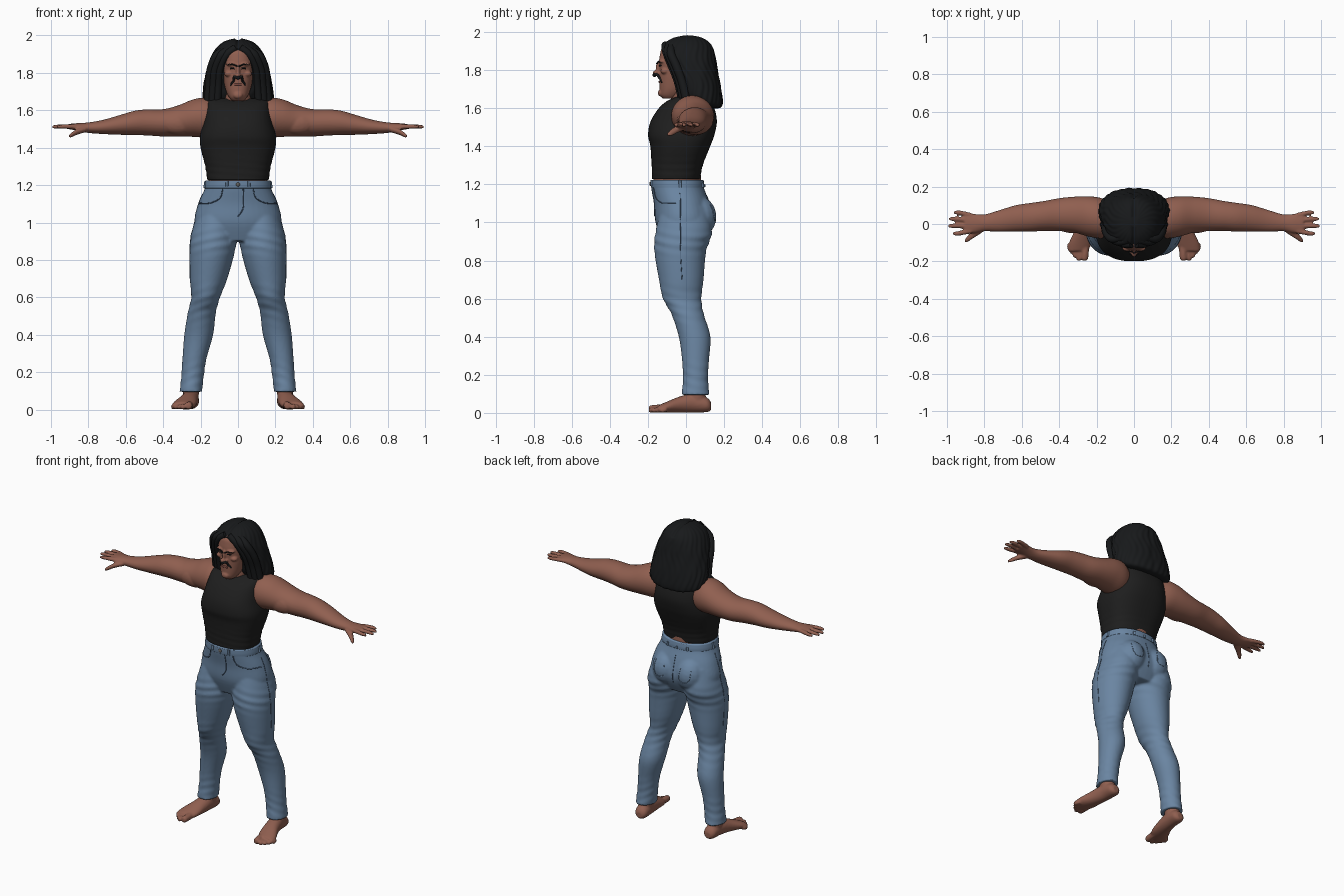
import bpy, bmesh, math
from mathutils import Vector, Matrix
from mathutils.bvhtree import BVHTree

cube = bpy.data.objects.get("Cube")
if cube:
    bpy.data.objects.remove(cube, do_unlink=True)


def material(name, color):
    m = bpy.data.materials.new(name)
    m.use_nodes = True
    m.diffuse_color = (*color, 1)
    bsdf = m.node_tree.nodes["Principled BSDF"]
    bsdf.inputs["Base Color"].default_value = (*color, 1)
    bsdf.inputs["Roughness"].default_value = .8
    return m


skin = material("skin", (.28, .115, .08))
denim = material("denim", (.145, .235, .36))
seam_blue = material("dark denim", (.07, .12, .2))
cloth = material("black cloth", (.013, .013, .013))
hair_black = material("hair black", (.009, .010, .011))
lip_tone = material("lip tone", (.2, .07, .055))
metal = material("button metal", (.12, .11, .10))


def smooth_rings(rings, steps):
    """Catmull-Rom interpolation between cross-sections."""
    rings = [Vector(r) for r in rings]
    ext = [rings[0]] + rings + [rings[-1]]
    out = []
    for p, a, b, q in zip(ext, ext[1:], ext[2:], ext[3:]):
        for i in range(steps):
            t = i / steps
            out.append(a + (b - p) * t / 2 + (p * 2 - a * 5 + b * 4 - q) * t**2 / 2
                       + (a * 3 - p - b * 3 + q) * t**3 / 2)
    return out + [rings[-1]]


def loft(bm, rings, axis="z", side=1, power=2, segs=40, steps=5, fold=None):
    """Closed skin over rings (position, centre a, centre b, radius a, radius b)."""
    order = {"x": (0, 1, 2), "y": (1, 0, 2), "z": (2, 0, 1)}[axis]
    loops = []
    for pos, ca, cb, ra, rb in smooth_rings(rings, steps):
        loop = []
        for i in range(segs):
            a = math.tau * i / segs
            c, s = math.cos(a), math.sin(a)
            k = fold(pos, a) if fold else 1
            co = [0, 0, 0]
            co[order[0]] = pos
            co[order[1]] = ca + ra * k * math.copysign(abs(c) ** (2 / power), c)
            co[order[2]] = cb + rb * k * math.copysign(abs(s) ** (2 / power), s)
            co[0] *= side
            loop.append(bm.verts.new(co))
        loops.append(loop)
    for low, high in zip(loops, loops[1:]):
        for i in range(segs):
            j = (i + 1) % segs
            bm.faces.new((low[i], low[j], high[j], high[i]))
    bm.faces.new(loops[0])
    bm.faces.new(loops[-1])


def ball(bm, centre, radii):
    bmesh.ops.create_uvsphere(bm, u_segments=20, v_segments=12, radius=1,
                              matrix=Matrix.LocRotScale(Vector(centre), None, Vector(radii)))


def finish(bm, name, mat, voxel=0, mirror=False, relax=3):
    bmesh.ops.recalc_face_normals(bm, faces=bm.faces)
    for f in bm.faces:
        f.smooth = True
    me = bpy.data.meshes.new(name)
    bm.to_mesh(me)
    bm.free()
    me.materials.append(mat)
    ob = bpy.data.objects.new(name, me)
    bpy.context.collection.objects.link(ob)
    if voxel:
        r = ob.modifiers.new("fuse", "REMESH")
        r.mode, r.voxel_size, r.use_smooth_shade = "VOXEL", voxel, True
        s = ob.modifiers.new("relax", "SMOOTH")
        s.factor, s.iterations = .5, relax
    if mirror:
        ob.modifiers.new("mirror", "MIRROR")
    return ob


def surface(ob):
    bpy.context.view_layer.update()
    return BVHTree.FromObject(ob, bpy.context.evaluated_depsgraph_get())


def line(name, points, radius, mat, tree=None, taper=False):
    """Tube through points, laid on a surface when one is given."""
    pts = smooth_rings(points, 8)
    if tree:
        pts = [tree.find_nearest(p)[0] for p in pts]
    cu = bpy.data.curves.new(name, "CURVE")
    cu.dimensions, cu.bevel_depth, cu.bevel_resolution = "3D", radius, 3
    cu.use_fill_caps = True
    sp = cu.splines.new("POLY")
    sp.points.add(len(pts) - 1)
    for i, p in enumerate(pts):
        sp.points[i].co = (*p, 1)
        sp.points[i].radius = 1 - .7 * i / len(pts) if taper else 1
    cu.materials.append(mat)
    bpy.context.collection.objects.link(bpy.data.objects.new(name, cu))


# Jeans: hips, seat and two legs fused together, creased at thigh, knee and ankle
def creases(z, a):
    near = sum(math.exp(-((z - h) / w) ** 2) for h, w in ((.9, .06), (.56, .08), (.17, .08)))
    return 1 + .022 * near * math.sin(z * 120 + 2 * math.sin(a) + 3 * math.cos(a))


bm = bmesh.new()
loft(bm, [(.9, 0, -.015, .19, .11), (1, 0, -.01, .232, .15), (1.1, 0, -.022, .212, .145),
          (1.18, 0, -.043, .178, .138), (1.222, 0, -.047, .17, .136)], power=2.2)
for s in (1, -1):
    ball(bm, (s * .085, .06, 1.03), (.095, .1, .11))
    loft(bm, [(1.08, .115, -.01, .09, .12), (.95, .127, -.012, .12, .148),
              (.85, .137, -.03, .121, .136), (.7, .157, -.025, .1, .117),
              (.6, .173, -.02, .077, .101), (.52, .193, .008, .075, .085),
              (.4, .21, .045, .077, .083), (.27, .233, .05, .064, .07),
              (.17, .244, .05, .06, .066), (.095, .252, .05, .06, .074)],
         side=s, steps=16, fold=creases)
jeans = finish(bm, "jeans", denim, .008)

# Jeans trim: waistband, seams, pockets, belt loops and button
bm = bmesh.new()
loft(bm, [(1.183, 0, -.044, .178, .14), (1.2, 0, -.045, .177, .141),
          (1.224, 0, -.047, .173, .139)], power=2.2, segs=64)
band = finish(bm, "waistband", denim)
tree = surface(jeans)
for s in (1, -1):
    line("front_pocket_seam", [(s * .085, -.18, 1.18), (s * .1, -.17, 1.13),
                               (s * .15, -.14, 1.105), (s * .2, -.05, 1.1)], .003, seam_blue, tree)
    line("side_seam", [(s * .22, -.03, 1.17), (s * .27, -.03, .9),
                       (s * .27, -.02, .7)], .002, seam_blue, tree)
    line("back_pocket_seam", [(s * .04, .2, 1.12), (s * .04, .2, 1.02), (s * .09, .2, .99),
                              (s * .14, .18, 1.02), (s * .15, .16, 1.12)], .002, denim, tree)
line("fly_seam", [(.03, -.2, 1.18), (.03, -.2, 1.08), (0, -.2, 1.03)], .003, seam_blue, tree)
line("back_seam", [(0, .2, 1.18), (0, .2, 1.05), (0, .18, .95)], .002, seam_blue, tree)
tree = surface(band)
for x, y in ((.09, -.3), (-.09, -.3), (.2, -.03), (-.2, -.03), (.1, .2), (-.1, .2), (0, .3)):
    line("belt_loop", [(x, y, 1.178), (x, y, 1.2), (x, y, 1.226)], .007, denim, tree)
bm = bmesh.new()
ball(bm, (0, -.187, 1.203), (.011, .006, .011))
finish(bm, "button", metal)

# Bare waist and neck
bm = bmesh.new()
loft(bm, [(1.19, 0, -.045, .157, .125), (1.26, 0, -.047, .157, .124)])
finish(bm, "waist", skin)
bm = bmesh.new()
loft(bm, [(1.56, 0, .0, .1, .09), (1.64, 0, -.005, .075, .075), (1.74, 0, -.01, .066, .07)])
finish(bm, "neck", skin)


# Sleeveless top with soft folds
def shirt_folds(z, a):
    return 1 + .008 * math.exp(-((z - 1.29) / .06) ** 2) * math.sin(z * 170 + 3 * math.cos(a))


bm = bmesh.new()
loft(bm, [(1.228, 0, -.052, .164, .126), (1.3, 0, -.046, .175, .134), (1.4, 0, -.03, .2, .157),
          (1.46, 0, -.025, .203, .174), (1.53, 0, -.012, .187, .174), (1.6, 0, .003, .175, .146),
          (1.64, 0, .014, .168, .11), (1.662, 0, .02, .15, .065)],
     power=2.5, segs=64, steps=8, fold=shirt_folds)
finish(bm, "sleeveless_top", cloth)

# Arms with palm, fingers and thumb
bm = bmesh.new()
loft(bm, [(.1, .02, 1.55, .08, .08), (.17, .03, 1.56, .107, .105), (.24, .04, 1.558, .108, .1),
          (.32, .05, 1.543, .096, .083), (.4, .05, 1.533, .088, .073), (.48, .043, 1.535, .08, .07),
          (.55, .036, 1.533, .077, .065), (.63, .03, 1.522, .071, .053),
          (.72, .016, 1.511, .058, .038), (.8, .006, 1.507, .045, .028),
          (.86, .003, 1.511, .052, .02), (.905, .005, 1.513, .052, .014)], axis="x")
ball(bm, (.32, 0, 1.53), (.1, .05, .06))
for y, end, tip in ((-.037, -.05, .97), (-.009, -.01, .995), (.02, .027, .99), (.045, .061, .965)):
    loft(bm, [(.87, y, 1.512, .014, .013), (tip - .03, end, 1.513, .0125, .011),
              (tip, end, 1.51, .007, .007)], axis="x", segs=16)
loft(bm, [(.81, -.02, 1.5, .025, .016), (.86, -.055, 1.485, .022, .016),
          (.89, -.08, 1.468, .017, .013), (.905, -.093, 1.46, .009, .008)], axis="x", segs=16)
finish(bm, "arms", skin, .006, mirror=True)

# Bare feet with toes
bm = bmesh.new()
loft(bm, [(.04, .252, .06, .04, .045), (.09, .252, .055, .043, .048), (.16, .25, .05, .045, .05)])
loft(bm, [(.132, .25, .034, .02, .02), (.11, .25, .042, .04, .038), (.04, .254, .052, .044, .05),
          (-.03, .266, .044, .05, .043), (-.1, .286, .03, .061, .029),
          (-.145, .3, .021, .052, .019)], axis="y")
for x, tip, r in ((.264, -.195, .02), (.294, -.196, .014), (.314, -.18, .013),
                  (.331, -.16, .013), (.346, -.138, .013)):
    loft(bm, [(-.1, x - .006, r + .006, r, r), (tip + .014, x, r + .001, r, r),
              (tip, x, r, r / 2, r / 2)], axis="y", segs=16)
finish(bm, "feet", skin, .006, mirror=True)

# Head with sculpted nose, brow, cheeks and chin
bm = bmesh.new()
loft(bm, [(1.65, 0, -.085, .03, .035), (1.668, 0, -.078, .047, .057), (1.7, 0, -.06, .063, .078),
          (1.75, 0, -.04, .076, .099), (1.8, 0, -.03, .084, .109), (1.84, 0, -.03, .087, .111),
          (1.88, 0, -.03, .086, .107), (1.92, 0, -.027, .075, .096), (1.95, 0, -.02, .04, .05)],
     power=2.2)
ball(bm, (0, -.143, 1.812), (.011, .016, .036))
ball(bm, (0, -.158, 1.786), (.014, .017, .013))
ball(bm, (0, -.132, 1.68), (.026, .016, .019))
for s in (1, -1):
    ball(bm, (s * .015, -.147, 1.783), (.011, .012, .009))
    ball(bm, (s * .034, -.128, 1.846), (.03, .018, .01))
    ball(bm, (s * .05, -.112, 1.795), (.024, .022, .016))
head = finish(bm, "head", skin, .005, relax=2)

# Brows, eyes, lips and moustache
tree = surface(head)
for s in (1, -1):
    line("eyebrow", [(s * .014, -.17, 1.842), (s * .036, -.16, 1.85), (s * .062, -.13, 1.84)],
         .0045, hair_black, tree, True)
    line("eye", [(s * .022, -.15, 1.822), (s * .034, -.15, 1.825), (s * .047, -.14, 1.821)],
         .004, hair_black, tree)
    line("moustache", [(0, -.17, 1.763), (s * .02, -.17, 1.762), (s * .04, -.16, 1.75),
                       (s * .051, -.14, 1.733)], .011, hair_black, tree, True)
line("lips", [(-.025, -.16, 1.737), (0, -.17, 1.738), (.025, -.16, 1.737)], .006, lip_tone, tree)


# Long hair with wavy strands, a centre parting and a lower back edge
def strands(z, a):
    wave = math.sin(26 * a + 3 * math.sin(z * 28)) + .6 * math.sin(11 * a - z * 40)
    return 1 + .012 * wave - .03 * math.exp(-(math.cos(a) / .07) ** 2)


bm = bmesh.new()
loft(bm, [(1.615, 0, .075, .13, .075), (1.63, 0, .078, .175, .105), (1.66, 0, .073, .188, .12),
          (1.72, 0, .06, .185, .125), (1.8, 0, .036, .17, .131), (1.87, 0, .016, .15, .139),
          (1.93, 0, .008, .118, .128), (1.967, 0, .01, .075, .085), (1.984, 0, .012, .02, .025)],
     power=2.15, segs=144, steps=8, fold=strands)
for v in bm.verts:
    low = max(0, min(1, (1.8 - v.co.z) / .15))
    v.co.z -= .25 * low * (v.co.y - .08)
    v.co.z -= .012 * math.exp(-(v.co.x / .012) ** 2) * (v.co.z > 1.93)
finish(bm, "hair", hair_black)

# Locks framing the face
for s in (1, -1):
    for shift, r in ((0, .02), (.025, .024), (.05, .022)):
        line("front_lock", [(s * (.012 + shift / 2), -.108 + shift, 1.935),
                            (s * (.062 + shift), -.105 + shift / 2, 1.895),
                            (s * (.096 + shift), -.075 + shift / 2, 1.82),
                            (s * (.104 + shift), -.045 + shift / 2, 1.74),
                            (s * (.11 + shift), -.025 + shift / 2, 1.655)], r, hair_black)
